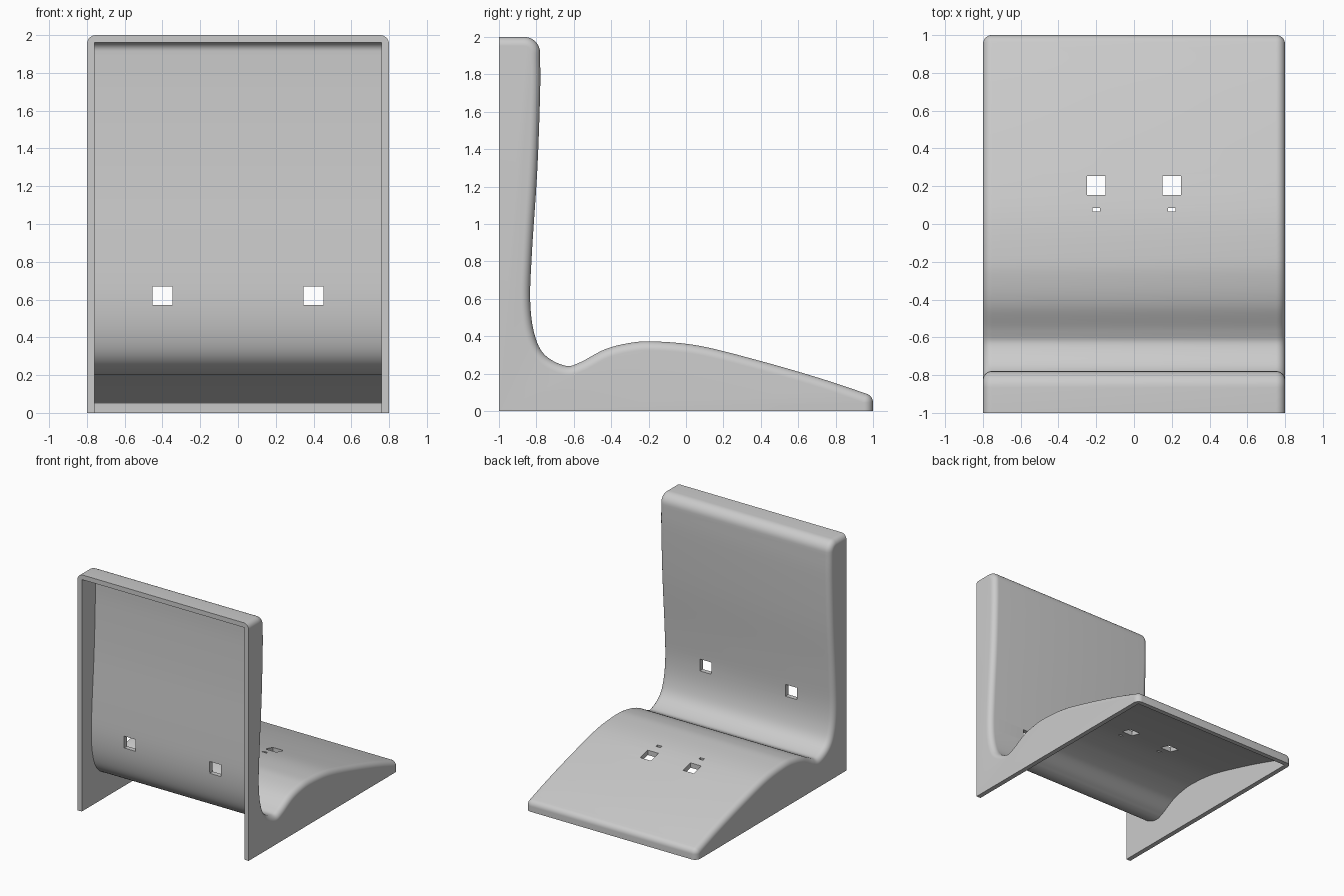
import bpy, bmesh, math
from mathutils import Vector

if "Cube" in bpy.data.objects:
    bpy.data.objects.remove(bpy.data.objects["Cube"])

HALF_W, WALL, ROUND = 0.8, 0.04, 0.048

grey = bpy.data.materials.new("light grey plastic")
grey.diffuse_color = (0.6, 0.6, 0.6, 1)
grey.use_nodes = True
grey.node_tree.nodes["Principled BSDF"].inputs["Base Color"].default_value = grey.diffuse_color

# Seat surface profile (y, z), from backrest down to the front lip
KEYS = [(-.78, 1.70), (-.795, 1.29), (-.823, .86), (-.833, .59), (-.81, .41),
        (-.755, .30), (-.645, .242), (-.567, .26), (-.433, .33), (-.3, .364),
        (-.166, .372), (.075, .348), (.4, .267), (.717, .175)]


def arc(cy, cz, r, a0, a1, n=8):
    out = []
    for i in range(n + 1):
        a = math.radians(a0 + (a1 - a0) * i / n)
        nrm = Vector((math.cos(a), math.sin(a)))
        out.append((Vector((cy, cz)) + nrm * r, nrm))
    return out


def spline(pts, n=8):
    """Catmull-Rom curve with outward normals, without its end points."""
    p = [Vector(q) for q in pts]
    p = [2 * p[0] - p[1]] + p + [2 * p[-1] - p[-2]]
    c = []
    for a, b, d, e in zip(p, p[1:], p[2:], p[3:]):
        for i in range(n):
            t = i / n
            c.append(0.5 * (2 * b + (d - a) * t + (2 * a - 5 * b + 4 * d - e) * t * t
                            + (3 * b - a - 3 * d + e) * t ** 3))
    c.append(p[-2])
    out = []
    for i in range(1, len(c) - 1):
        d = (c[i + 1] - c[i - 1]).normalized()
        out.append((c[i], Vector((-d.y, d.x))))
    return out


top = arc(-.865, 1.915, .085, 90, 0)
lip = arc(.95, .045, .05, 72, 0)
middle = spline([top[-1][0]] + KEYS + [lip[0][0]])
PROFILE = ([(Vector((-1, 2)), Vector((0, 1)))] + top + middle + lip
           + [(Vector((1, 0)), Vector((1, 0)))])


def offset(d):
    return [p - n * d for p, n in PROFILE]


def loft(name, sections):
    """Solid through closed (x, outline) sections."""
    bm = bmesh.new()
    rings = [[bm.verts.new((x, q.x, q.y)) for q in pts] for x, pts in sections]
    for a, b in zip(rings, rings[1:]):
        for i in range(len(a)):
            j = (i + 1) % len(a)
            bm.faces.new((a[i], a[j], b[j], b[i]))
    bm.faces.new(rings[0])
    bm.faces.new(rings[-1])
    bmesh.ops.recalc_face_normals(bm, faces=bm.faces)
    me = bpy.data.meshes.new(name)
    bm.to_mesh(me)
    bm.free()
    me.materials.append(grey)
    ob = bpy.data.objects.new(name, me)
    bpy.context.collection.objects.link(ob)
    return ob


def box(name, x, y0, y1, z0, z1, half):
    outline = [Vector(q) for q in ((y0, z0), (y1, z0), (y1, z1), (y0, z1))]
    return loft(name, [(x - half, outline), (x + half, outline)])


# Seat body with rounded side edges
right = []
for i in range(9):
    a = math.pi / 2 * i / 8
    right.append((HALF_W - ROUND * (1 - math.sin(a)),
                  offset(ROUND * (1 - math.cos(a))) + [Vector((-1, 0))]))
left = [(-x, pts) for x, pts in reversed(right)]
seat = loft("seat_shell", left + right)

# Cavity open at the back and underneath
inner = offset(WALL)
inner = ([Vector((-1.2, inner[0].y))] + inner
         + [Vector((inner[-1].x, -.2)), Vector((-1.2, -.2))])
w = HALF_W - WALL
cutters = [loft("cavity_cutter", [(-w, inner), (w, inner)])]

# Square holes in the backrest and seat, small slots behind the seat holes
for s in (-1, 1):
    cutters.append(box("back_hole_cutter", s * .4, -.95, -.7, .57, .67, .053))
    cutters.append(box("seat_hole_cutter", s * .2, .153, .253, .15, .5, .05))
    cutters.append(box("slot_cutter", s * .2, .065, .085, .15, .5, .02))

for c in cutters:
    m = seat.modifiers.new(c.name, 'BOOLEAN')
    m.operation, m.solver, m.object = 'DIFFERENCE', 'EXACT', c

# Bake the cuts, then smooth the curved surfaces
bpy.context.view_layer.objects.active = seat
for o in bpy.context.selected_objects:
    o.select_set(False)
seat.select_set(True)
for m in list(seat.modifiers):
    bpy.ops.object.modifier_apply(modifier=m.name)
for c in cutters:
    bpy.data.objects.remove(c)
bpy.ops.object.shade_smooth_by_angle(angle=math.radians(30))
